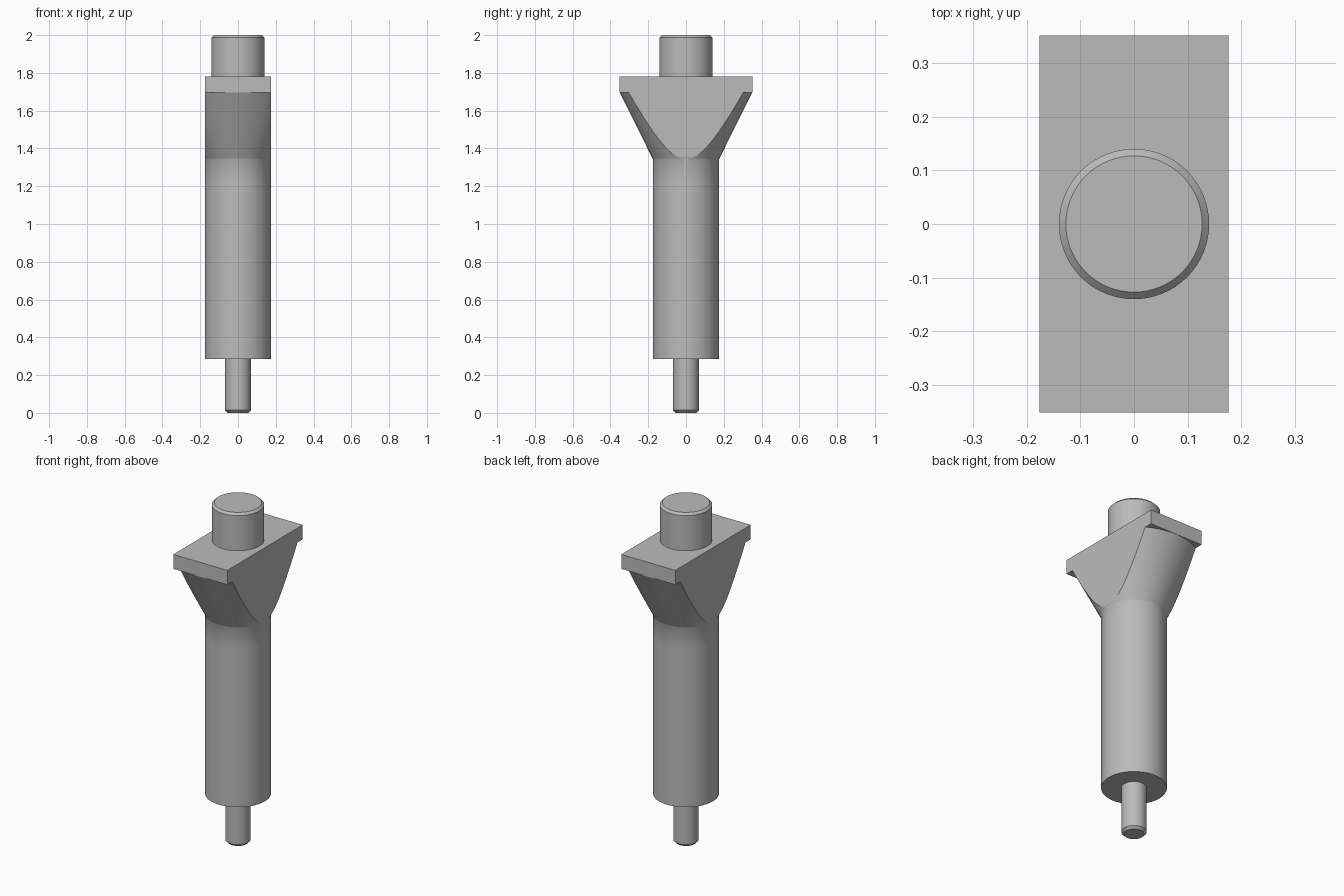
import bpy, bmesh
from math import acos, cos, sin, pi, radians

cube = bpy.data.objects.get("Cube")
if cube:
    bpy.data.objects.remove(cube)

GREY = (0.5, 0.5, 0.5, 1)
mat = bpy.data.materials.new("plain grey")
mat.use_nodes = True
mat.diffuse_color = GREY
mat.node_tree.nodes["Principled BSDF"].inputs["Base Color"].default_value = GREY

HALF_X, HALF_Y = 0.176, 0.351            # plate half sizes
BODY_Z, FLARE_Z, PLATE_Z, KNOB_Z = 0.285, 1.345, 1.695, 1.78
FLARE_R = 0.35
ARC = 32                                 # segments in each half ring


def finish(name, bm):
    bmesh.ops.remove_doubles(bm, verts=bm.verts, dist=1e-5)
    bmesh.ops.recalc_face_normals(bm, faces=bm.faces)
    mesh = bpy.data.meshes.new(name)
    bm.to_mesh(mesh)
    bm.free()
    mesh.materials.append(mat)
    obj = bpy.data.objects.new(name, mesh)
    bpy.context.collection.objects.link(obj)
    bpy.ops.object.select_all(action='DESELECT')
    obj.select_set(True)
    bpy.context.view_layer.objects.active = obj
    bpy.ops.object.shade_smooth_by_angle(angle=radians(30))


def bridge(bm, low, high):
    n = len(low)
    for i in range(n):
        j = (i + 1) % n
        bm.faces.new((low[i], low[j], high[j], high[i]))


def turned(name, profile, segments=64):
    """Capped round part from (radius, height) pairs."""
    bm = bmesh.new()
    rings = [[bm.verts.new((r * cos(2 * pi * i / segments),
                            r * sin(2 * pi * i / segments), z))
              for i in range(segments)] for r, z in profile]
    for low, high in zip(rings, rings[1:]):
        bridge(bm, low, high)
    bm.faces.new(rings[0])
    bm.faces.new(rings[-1])
    finish(name, bm)


def trimmed_ring(bm, r, z):
    """Circle cut by the two flat sides: back arc, then front arc."""
    b = acos(min(1, HALF_X / r))
    angles = [start + b + (pi - 2 * b) * i / ARC
              for start in (0, pi) for i in range(ARC + 1)]
    return [bm.verts.new((r * cos(a), r * sin(a), z)) for a in angles]


# Handle: round shaft, flare with flat sides, and rectangular plate
bm = bmesh.new()
levels = [(HALF_X, BODY_Z), (HALF_X, 1.22)]
STEPS = 14
for i in range(STEPS + 1):
    t = (i / STEPS) ** 2
    levels.append((HALF_X + (FLARE_R - HALF_X) * t,
                   FLARE_Z + (PLATE_Z - FLARE_Z) * t))
rings = [trimmed_ring(bm, r, z) for r, z in levels]
for low, high in zip(rings, rings[1:]):
    bridge(bm, low, high)
bm.faces.new(rings[0])

corners = [(1, 1), (-1, 1), (-1, -1), (1, -1)]
under, top = [[bm.verts.new((HALF_X * x, HALF_Y * y, z)) for x, y in corners]
              for z in (PLATE_Z, KNOB_Z)]
back, front = rings[-1][:ARC + 1], rings[-1][ARC + 1:]
bm.faces.new(top)
bm.faces.new(back + [under[1], under[0]])            # underside at the back
bm.faces.new(front + [under[3], under[2]])           # underside at the front
bm.faces.new((under[0], under[1], top[1], top[0]))   # plate ends
bm.faces.new((under[2], under[3], top[3], top[2]))
bm.faces.new((under[1], back[-1], front[0], under[2], top[2], top[1]))
bm.faces.new((under[3], front[-1], back[0], under[0], top[0], top[3]))
finish("flared_body", bm)

# Chamfered knob above and pin below
turned("top_knob", [(0.14, KNOB_Z), (0.14, 1.987), (0.127, 2)])
turned("bottom_pin", [(0.054, 0), (0.068, 0.014), (0.068, BODY_Z)])
